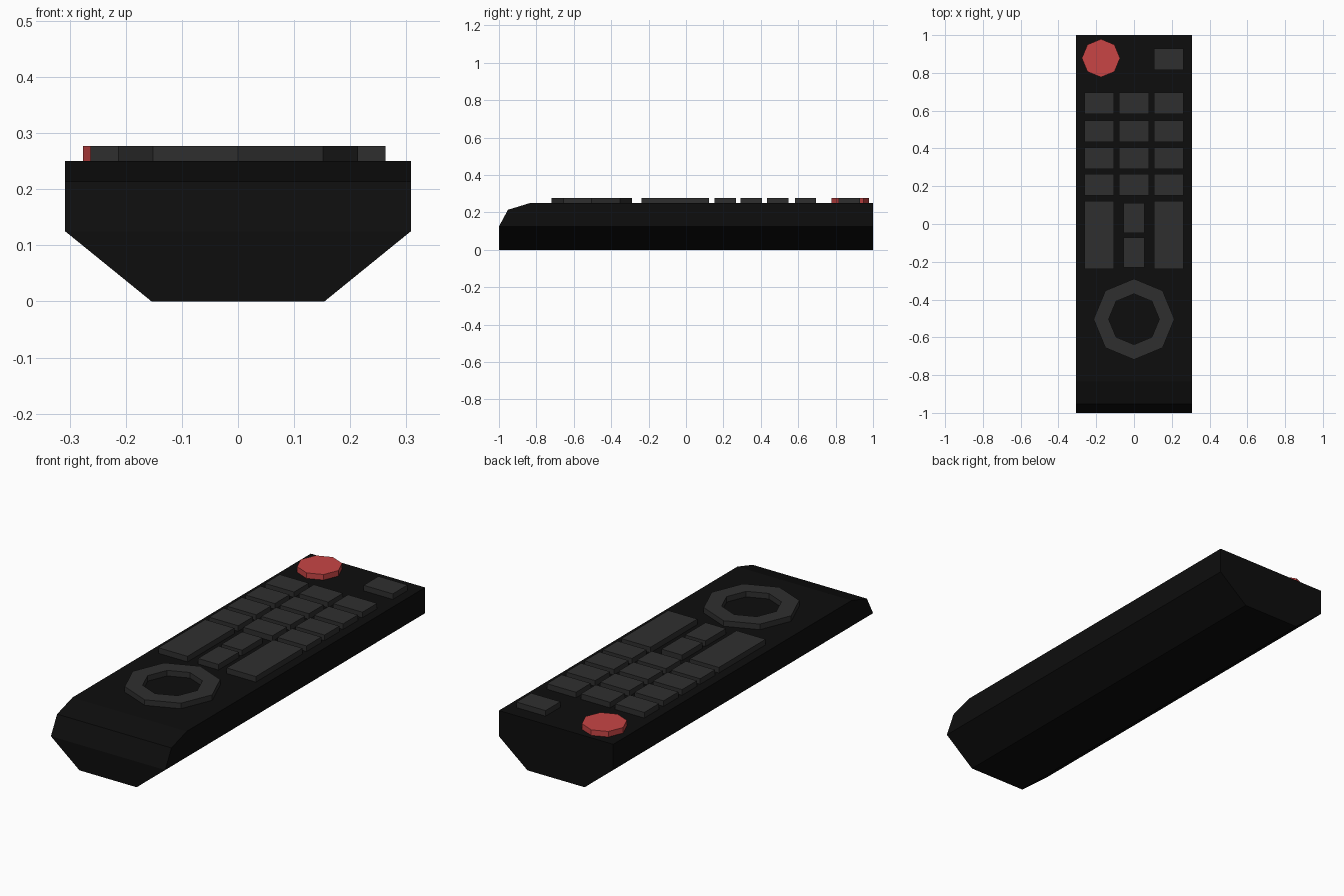
import bpy, bmesh, math

if "Cube" in bpy.data.objects:
    bpy.data.objects.remove(bpy.data.objects["Cube"])

BASE, TOP = 0.245, 0.277   # buttons sit slightly sunk into the 0.25 high top


def material(name, colour):
    m = bpy.data.materials.new(name)
    m.diffuse_color = (*colour, 1)
    m.use_nodes = True
    m.node_tree.nodes["Principled BSDF"].inputs["Base Color"].default_value = m.diffuse_color
    return m


black = material("black_plastic", (0.004, 0.004, 0.004))
grey = material("grey_rubber", (0.028, 0.028, 0.028))
red = material("red_rubber", (0.58, 0.06, 0.06))


def finish(name, bm, mat):
    bmesh.ops.remove_doubles(bm, verts=bm.verts, dist=1e-5)
    bmesh.ops.recalc_face_normals(bm, faces=bm.faces)
    me = bpy.data.meshes.new(name)
    bm.to_mesh(me)
    bm.free()
    me.materials.append(mat)
    ob = bpy.data.objects.new(name, me)
    bpy.context.collection.objects.link(ob)
    return ob


def prism(name, outline, mat):
    bm = bmesh.new()
    face = bm.faces.new([bm.verts.new((x, y, BASE)) for x, y in outline])
    ext = bmesh.ops.extrude_face_region(bm, geom=[face], use_keep_orig=True)
    verts = [g for g in ext["geom"] if isinstance(g, bmesh.types.BMVert)]
    bmesh.ops.translate(bm, verts=verts, vec=(0, 0, TOP - BASE))
    return finish(name, bm, mat)


def button(name, x, y, w, d):
    w, d = w / 2, d / 2
    return prism(name, [(x - w, y - d), (x + w, y - d), (x + w, y + d), (x - w, y + d)], grey)


def octagon(cx, cy, r):
    return [(cx + r * math.cos(i * math.pi / 4), cy + r * math.sin(i * math.pi / 4))
            for i in range(8)]


# Body: chamfered cross-section lofted along y, top sloping down at the front
bm = bmesh.new()
loops = []
for y, top in ((-1, 0.125), (-0.952, 0.214), (-0.834, 0.25), (1, 0.25)):
    section = [(-0.154, 0), (0.154, 0), (0.308, 0.125), (0.308, top),
               (-0.308, top), (-0.308, 0.125)]
    loops.append([bm.verts.new((x, y, z)) for x, z in section])
for a, b in zip(loops, loops[1:]):
    for i in range(6):
        j = (i + 1) % 6
        bm.faces.new((a[i], a[j], b[j], b[i]))
bm.faces.new(loops[0])
bm.faces.new(loops[-1])
bmesh.ops.dissolve_degenerate(bm, dist=1e-5, edges=bm.edges)
finish("body", bm, black)

# Number pad
for r, y in enumerate((0.639, 0.491, 0.348, 0.209)):
    for c, x in enumerate((-0.184, 0, 0.184)):
        button(f"number_button_{r * 3 + c + 1}", x, y, 0.157, 0.114)

# Source button, tall rockers and the two small centre buttons
button("source_button", 0.184, 0.873, 0.157, 0.114)
button("left_rocker", -0.184, -0.058, 0.157, 0.36)
button("right_rocker", 0.184, -0.058, 0.157, 0.36)
button("upper_centre_button", 0, 0.031, 0.11, 0.158)
button("lower_centre_button", 0, -0.15, 0.11, 0.158)

# Power button
prism("power_button", octagon(-0.175, 0.878, 0.101), red)

# Direction ring
bm = bmesh.new()
rings = [[bm.verts.new((x, y, z)) for x, y in octagon(0, -0.504, r)]
         for r, z in ((0.214, BASE), (0.214, TOP), (0.134, TOP), (0.134, BASE))]
for k in range(4):
    a, b = rings[k], rings[(k + 1) % 4]
    for i in range(8):
        j = (i + 1) % 8
        bm.faces.new((a[i], a[j], b[j], b[i]))
finish("direction_ring", bm, grey)
